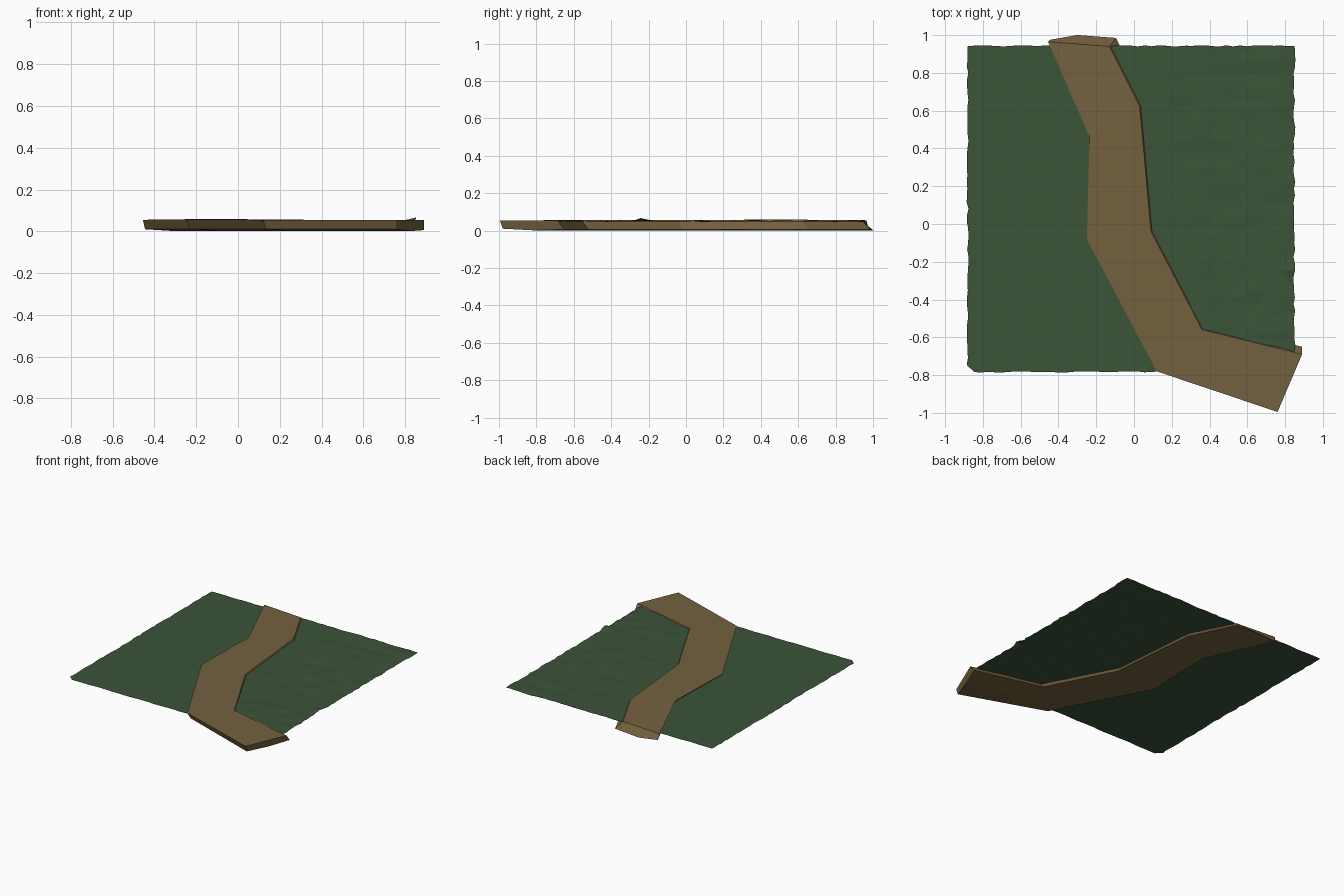
import bpy, bmesh, math, random
from mathutils import noise, Vector

if "Cube" in bpy.data.objects:
    bpy.data.objects.remove(bpy.data.objects["Cube"])

random.seed(4)


def make_object(name, bm, color):
    bmesh.ops.recalc_face_normals(bm, faces=bm.faces)
    mesh = bpy.data.meshes.new(name)
    bm.to_mesh(mesh)
    bm.free()
    obj = bpy.data.objects.new(name, mesh)
    bpy.context.collection.objects.link(obj)
    mat = bpy.data.materials.new(name + "_colour")
    mat.diffuse_color = (*color, 1)
    mat.use_nodes = True
    mat.node_tree.nodes["Principled BSDF"].inputs["Base Color"].default_value = mat.diffuse_color
    mesh.materials.append(mat)
    return obj


# Grass sheet: flat on the left, gently bumpy on the right, ragged rim
N = 48
X0, X1, Y0, Y1 = -0.88, 0.85, -0.783, 0.943
bm = bmesh.new()
grid = []
for j in range(N + 1):
    row = []
    for i in range(N + 1):
        x = X0 + (X1 - X0) * i / N
        y = Y0 + (Y1 - Y0) * j / N
        rough = min(max((x - 0.05) / 0.35, 0), 1)
        z = 0.05 + rough * 0.005 * noise.noise(Vector((x * 7, y * 12, 2)))
        z += 0.016 * math.exp(-((x - 0.85) ** 2 + (y + 0.24) ** 2) / 0.0015)
        if i in (0, N) and 0 < j < N:
            x += random.uniform(-0.006, 0.004)
        if j in (0, N) and 0 < i < N:
            y += random.uniform(-0.003, 0.003)
        row.append(bm.verts.new((x, y, z)))
    grid.append(row)
for j in range(N):
    for i in range(N):
        q = [grid[j][i], grid[j][i + 1], grid[j + 1][i + 1], grid[j + 1][i]]
        if i == 0 and j == 0:
            q = q[1:]          # clipped corner
        bm.faces.new(q)
loose = [v for v in bm.verts if not v.link_faces]
bmesh.ops.delete(bm, geom=loose, context='VERTS')
make_object("grass_sheet", bm, (0.044, 0.087, 0.04))

# Dirt path: top edge pairs (left, right, height) from back to front
stations = [
    ((-0.455, 0.965), (-0.13, 0.94), 0.055),
    ((-0.235, 0.46), (0.03, 0.62), 0.058),
    ((-0.25, -0.08), (0.09, -0.04), 0.057),
    ((0.12, -0.78), (0.36, -0.56), 0.055),
    ((0.76, -0.995), (0.89, -0.69), 0.055),
]
# Offsets of lower left, lower middle and lower right corners
shift = [((0.01, 0.01), (-0.008, 0.048), (0.035, 0.045)),
         ((0.02, 0.01), (0.02, 0.01), (0.035, 0.03)),
         ((0.02, 0.01), (0.02, 0.01), (0.035, 0.02)),
         ((0.015, 0.02), (0.015, 0.02), (0.02, 0.04)),
         ((0.0, 0.015), (0.0, 0.03), (0.0, 0.04))]
bm = bmesh.new()
rings = []
for (l, r, z), (a, m, b) in zip(stations, shift):
    mid = ((l[0] + r[0]) / 2, (l[1] + r[1]) / 2)
    pts = [(*l, z), (l[0] + a[0], l[1] + a[1], 0.01),
           (mid[0] + m[0], mid[1] + m[1], 0.001),
           (r[0] + b[0], r[1] + b[1], 0.006), (*r, z)]
    rings.append([bm.verts.new(p) for p in pts])
for a, b in zip(rings, rings[1:]):
    for k in range(5):
        n = (k + 1) % 5
        bm.faces.new((a[k], a[n], b[n], b[k]))
bm.faces.new(rings[0])
bm.faces.new(rings[-1])
make_object("dirt_path", bm, (0.175, 0.12, 0.05))
